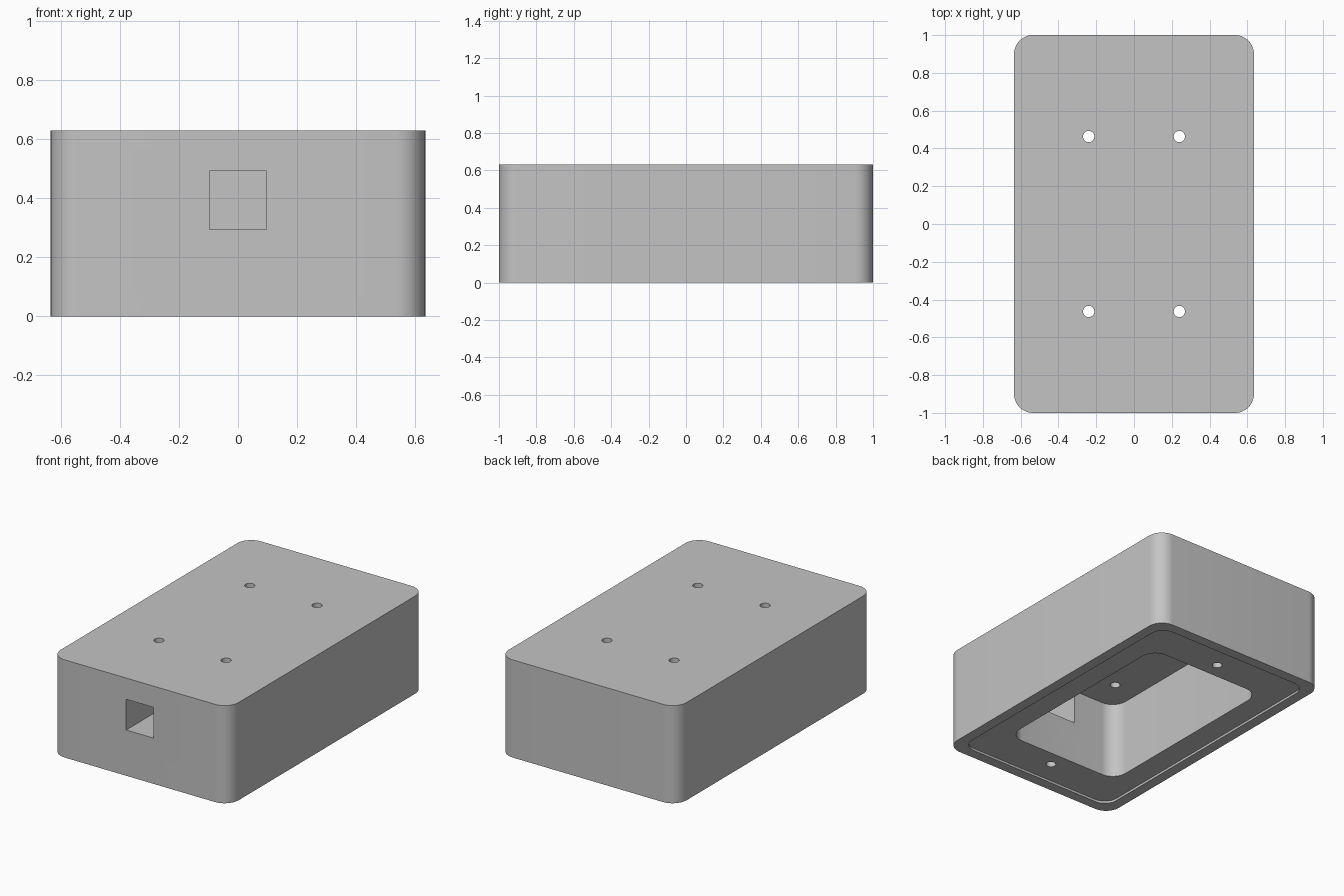
import bpy, bmesh, math

cube = bpy.data.objects.get("Cube")
if cube:
    bpy.data.objects.remove(cube, do_unlink=True)

grey = bpy.data.materials.new("plain grey")
grey.use_nodes = True
COLOUR = (0.55, 0.55, 0.55, 1)
grey.diffuse_color = COLOUR
grey.node_tree.nodes["Principled BSDF"].inputs["Base Color"].default_value = COLOUR


def prism(name, outline, z0, z1):
    """Solid made by raising a flat outline from z0 to z1."""
    bm = bmesh.new()
    bottom = bm.faces.new([bm.verts.new((x, y, z0)) for x, y in outline])
    raised = bmesh.ops.extrude_face_region(bm, geom=[bottom])["geom"]
    for v in raised:
        if isinstance(v, bmesh.types.BMVert):
            v.co.z = z1
    bmesh.ops.recalc_face_normals(bm, faces=bm.faces)
    mesh = bpy.data.meshes.new(name)
    bm.to_mesh(mesh)
    bm.free()
    mesh.materials.append(grey)
    obj = bpy.data.objects.new(name, mesh)
    bpy.context.collection.objects.link(obj)
    return obj


def rounded(hx, hy, r, steps=12):
    """Rounded rectangle with half sizes hx, hy and corner radius r."""
    points = []
    for corner, (sx, sy) in enumerate([(1, 1), (-1, 1), (-1, -1), (1, -1)]):
        for i in range(steps + 1):
            a = math.pi / 2 * (corner + i / steps)
            points.append((sx * (hx - r) + r * math.cos(a),
                           sy * (hy - r) + r * math.sin(a)))
    return points


def circle(cx, cy, r, steps=32):
    return [(cx + r * math.cos(math.tau * i / steps),
             cy + r * math.sin(math.tau * i / steps)) for i in range(steps)]


HEIGHT, LEDGE, CEILING = 0.63, 0.015, 0.515
HOLE = 0.03

# Main body
body = prism("enclosure_body", rounded(0.635, 1.0, 0.1), 0, HEIGHT)

# Shallow lid recess, deep cavity and square cable port
cutters = [
    prism("lid_recess_cutter", rounded(0.567, 0.932, 0.09), -0.1, LEDGE),
    prism("cavity_cutter", rounded(0.415, 0.675, 0.1), -0.2, CEILING),
    prism("cable_port_cutter",
          [(-0.097, -1.2), (0.097, -1.2), (0.097, -0.4), (-0.097, -0.4)], 0.295, 0.493),
]
# Four mounting holes through the top
for sx in (-1, 1):
    for sy in (-1, 1):
        cutters.append(prism("mounting_hole_cutter",
                             circle(sx * 0.24, sy * 0.463, HOLE), 0.4, 0.8))
# Two blind lid screw holes in the ledge
for sy in (-1, 1):
    cutters.append(prism("screw_hole_cutter", circle(0, sy * 0.78, HOLE), -0.05, 0.25))

# Cut everything from the body
bpy.ops.object.select_all(action="DESELECT")
body.select_set(True)
bpy.context.view_layer.objects.active = body
for cutter in cutters:
    cutter.hide_render = True
    mod = body.modifiers.new(cutter.name, "BOOLEAN")
    mod.operation = "DIFFERENCE"
    mod.solver = "EXACT"
    mod.object = cutter
    bpy.ops.object.modifier_apply(modifier=mod.name)
    bpy.data.objects.remove(cutter, do_unlink=True)

bpy.ops.object.shade_smooth_by_angle(angle=math.radians(30))
